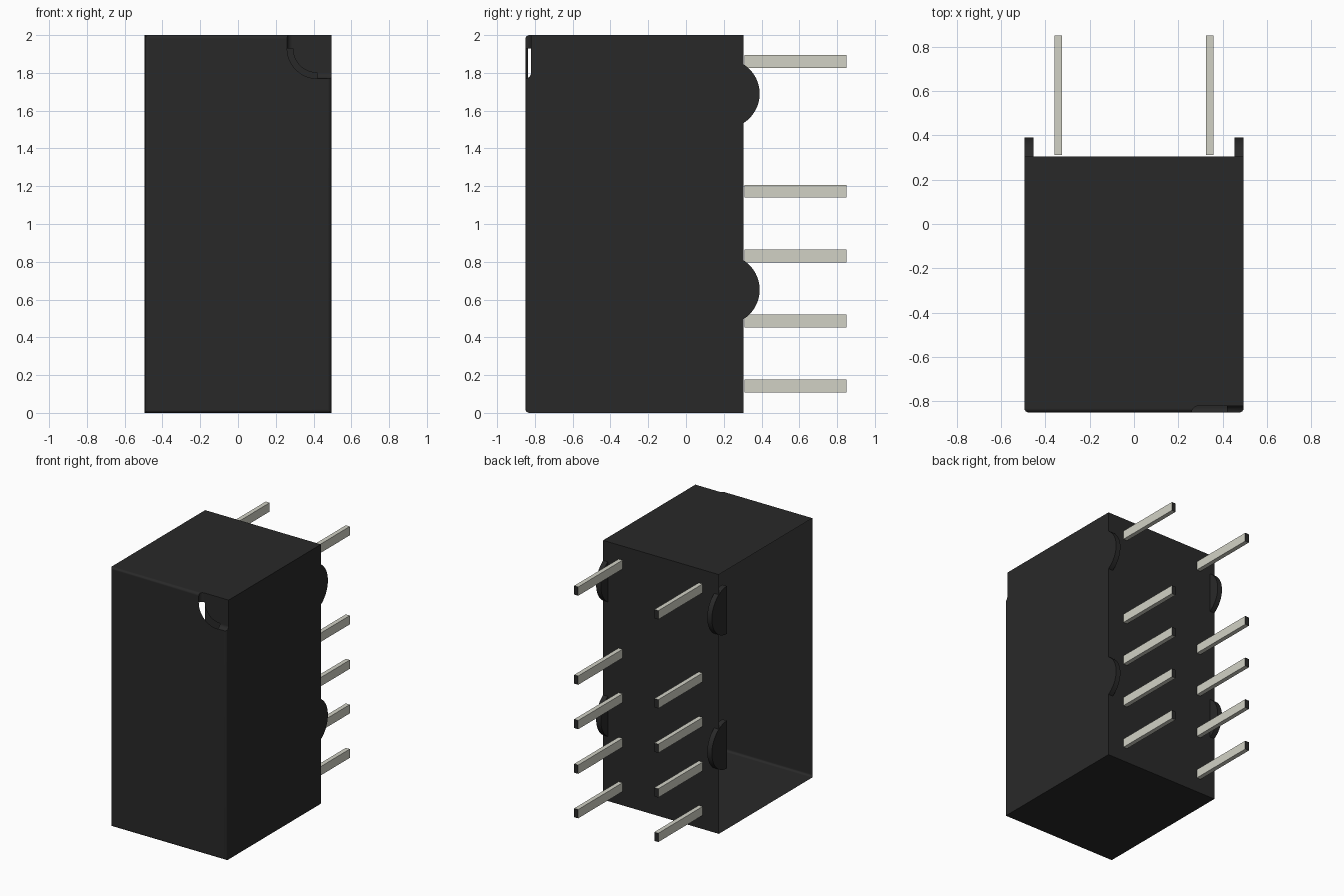
import bpy, bmesh, math

if "Cube" in bpy.data.objects:
    bpy.data.objects.remove(bpy.data.objects["Cube"])


def material(name, rgb):
    m = bpy.data.materials.new(name)
    m.diffuse_color = (*rgb, 1)
    m.use_nodes = True
    m.node_tree.nodes["Principled BSDF"].inputs["Base Color"].default_value = m.diffuse_color
    return m


BLACK = material("black plastic", (0.022, 0.022, 0.022))
METAL = material("tinned metal", (0.64, 0.64, 0.56))

HALF_W, FRONT, BACK = 0.494, -0.85, 0.305


def make_object(name, bm, mats):
    bmesh.ops.recalc_face_normals(bm, faces=bm.faces[:])
    mesh = bpy.data.meshes.new(name)
    bm.to_mesh(mesh)
    bm.free()
    for m in mats:
        mesh.materials.append(m)
    ob = bpy.data.objects.new(name, mesh)
    bpy.context.collection.objects.link(ob)
    return ob


def box(lo, hi):
    bm = bmesh.new()
    bmesh.ops.create_cube(bm, size=1)
    for v in bm.verts:
        v.co = [(a + b) / 2 + c * (b - a) for a, b, c in zip(lo, hi, v.co)]
    return bm


def loft(rings):
    """Closed solid through rings with equal point counts."""
    bm = bmesh.new()
    loops = [[bm.verts.new(p) for p in ring] for ring in rings]
    n = len(loops[0])
    for a, b in zip(loops, loops[1:]):
        for i in range(n):
            j = (i + 1) % n
            bm.faces.new((a[i], a[j], b[j], b[i]))
    bm.faces.new(loops[0])
    bm.faces.new(loops[-1])
    return bm


# Corner recess cutter: rounded outline with a filleted floor
def recess_outline(inset, y):
    r = 0.16 - inset
    pts = [(0.6, 2.1), (0.26 + inset, 2.1)]
    for i in range(13):
        a = math.pi + math.pi / 2 * i / 12
        pts.append((0.42 + r * math.cos(a), 1.93 + r * math.sin(a)))
    pts.append((0.6, 1.77 + inset))
    return [(x, y, z) for x, z in pts]


rings = [recess_outline(0, FRONT - 0.1), recess_outline(0, FRONT)]
for i in range(1, 5):
    a = math.pi / 2 * i / 4
    rings.append(recess_outline(0.03 * (1 - math.cos(a)), FRONT + 0.03 * math.sin(a)))
cutter = make_object("recess_cutter", loft(rings), [BLACK])
cutter.hide_render = True

# Housing: box with rounded front edges and the corner recess
bm = box((-HALF_W, FRONT, 0), (HALF_W, BACK, 2))
front_edges = [e for e in bm.edges if all(v.co.y < FRONT + 0.01 for v in e.verts)]
bmesh.ops.bevel(bm, geom=front_edges, offset=0.02, segments=4, profile=0.5,
                affect='EDGES')
housing = make_object("housing", bm, [BLACK])
cut = housing.modifiers.new("corner recess", 'BOOLEAN')
cut.operation = 'DIFFERENCE'
cut.solver = 'EXACT'
cut.object = cutter
bpy.context.view_layer.objects.active = housing
bpy.ops.object.modifier_apply(modifier=cut.name)
cutter.hide_viewport = True

# Open shell: the left wall and the curved band of the recess are left out
bm = bmesh.new()
bm.from_mesh(housing.data)
open_faces = []
for f in bm.faces:
    c = f.calc_center_median()
    left_wall = c.x < -HALF_W + 0.001
    curved_band = (0.25 < c.x < 0.42 and 1.76 < c.z < 1.93
                   and FRONT + 0.001 < c.y < FRONT + 0.0299)
    if left_wall or curved_band:
        open_faces.append(f)
bmesh.ops.delete(bm, geom=open_faces, context='FACES')
bm.to_mesh(housing.data)
bm.free()

# Stand-off bumps: half discs flush with both sides, set into the back
R, RISE = 0.184, 0.085
for side, outer in (("left", -HALF_W), ("right", HALF_W)):
    inner = outer - math.copysign(0.04, outer)
    for level, zc in (("lower", 0.652), ("upper", 1.69)):
        arc = []
        for i in range(33):
            a = -math.pi / 2 + math.pi * i / 32
            arc.append((BACK + RISE - R + R * math.cos(a), zc + R * math.sin(a)))
        solid = loft([[(x, y, z) for y, z in arc] for x in (outer, inner)])
        make_object(f"{level}_{side}_standoff", solid, [BLACK])

# Contact pins: two columns of five, with dark tips
for side, xc in (("left", -0.342), ("right", 0.342)):
    for k, zc in enumerate((0.143, 0.486, 0.83, 1.173, 1.86)):
        bm = box((xc - 0.017, BACK + 0.006, zc - 0.034), (xc + 0.017, 0.85, zc + 0.034))
        for f in bm.faces:
            f.material_index = int(f.calc_center_median().y > 0.84)
        make_object(f"{side}_pin_{k + 1}", bm, [METAL, BLACK])

# Smooth the rounded surfaces, keep corners sharp and flat faces even
for ob in bpy.context.collection.objects:
    ob.select_set("standoff" in ob.name or ob is housing)
bpy.context.view_layer.objects.active = housing
bpy.ops.object.shade_smooth_by_angle(angle=math.radians(30))
weighted = housing.modifiers.new("even shading", 'WEIGHTED_NORMAL')
weighted.keep_sharp = True
